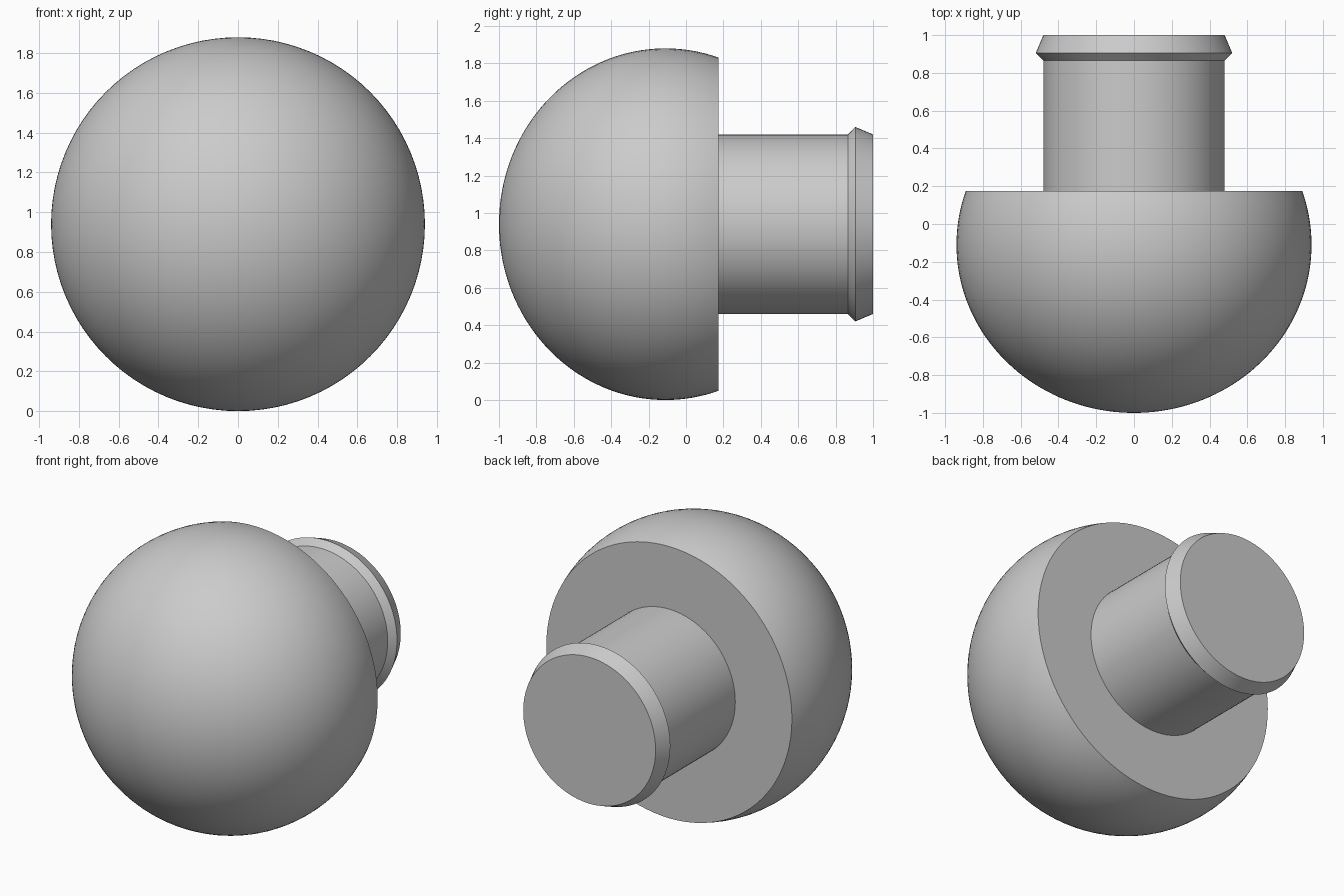
import bpy
import bmesh
from math import cos, sin, pi, radians, asin
from mathutils import Vector

if "Cube" in bpy.data.objects:
    bpy.data.objects.remove(bpy.data.objects["Cube"], do_unlink=True)

CENTRE_Z = 0.94
SEGMENTS = 96

grey = bpy.data.materials.new("plain grey")
grey.use_nodes = True
colour = (0.6, 0.6, 0.6, 1.0)
grey.diffuse_color = colour
grey.node_tree.nodes["Principled BSDF"].inputs["Base Color"].default_value = colour


def lathe(name, profile):
    """Turn (radius, y) points about the front-to-back axis."""
    bm = bmesh.new()
    verts = [bm.verts.new((r, y, 0)) for r, y in profile]
    edges = [bm.edges.new(pair) for pair in zip(verts, verts[1:])]
    bmesh.ops.spin(bm, geom=verts + edges, cent=(0, 0, 0), axis=(0, 1, 0),
                   angle=2 * pi, steps=SEGMENTS, use_merge=False)
    bmesh.ops.remove_doubles(bm, verts=bm.verts, dist=1e-5)
    # Close the open rims with flat caps
    rims = [e for e in bm.edges if e.is_boundary]
    if rims:
        bmesh.ops.holes_fill(bm, edges=rims, sides=0)
    bmesh.ops.recalc_face_normals(bm, faces=bm.faces)
    mesh = bpy.data.meshes.new(name)
    bm.to_mesh(mesh)
    bm.free()
    mesh.materials.append(grey)
    obj = bpy.data.objects.new(name, mesh)
    obj.location = Vector((0, 0, CENTRE_Z))
    bpy.context.collection.objects.link(obj)
    bpy.ops.object.select_all(action='DESELECT')
    obj.select_set(True)
    bpy.context.view_layer.objects.active = obj
    bpy.ops.object.shade_smooth_by_angle(angle=radians(20))
    return obj


# Slightly flattened ball, cut flat at the back
radius, depth, middle, back = 0.94, 0.89, -0.11, 0.175
end_angle = asin((back - middle) / depth)
steps = 48
angles = [-pi / 2 + (end_angle + pi / 2) * i / steps for i in range(steps + 1)]
dome = [(max(radius * cos(a), 0.0), middle + depth * sin(a)) for a in angles]
lathe("rounded_head", dome)

# Round stem with a raised, bevelled lip at its end
lathe("stem", [(0.48, back - 0.02), (0.48, 0.865), (0.52, 0.905), (0.48, 1.0)])
